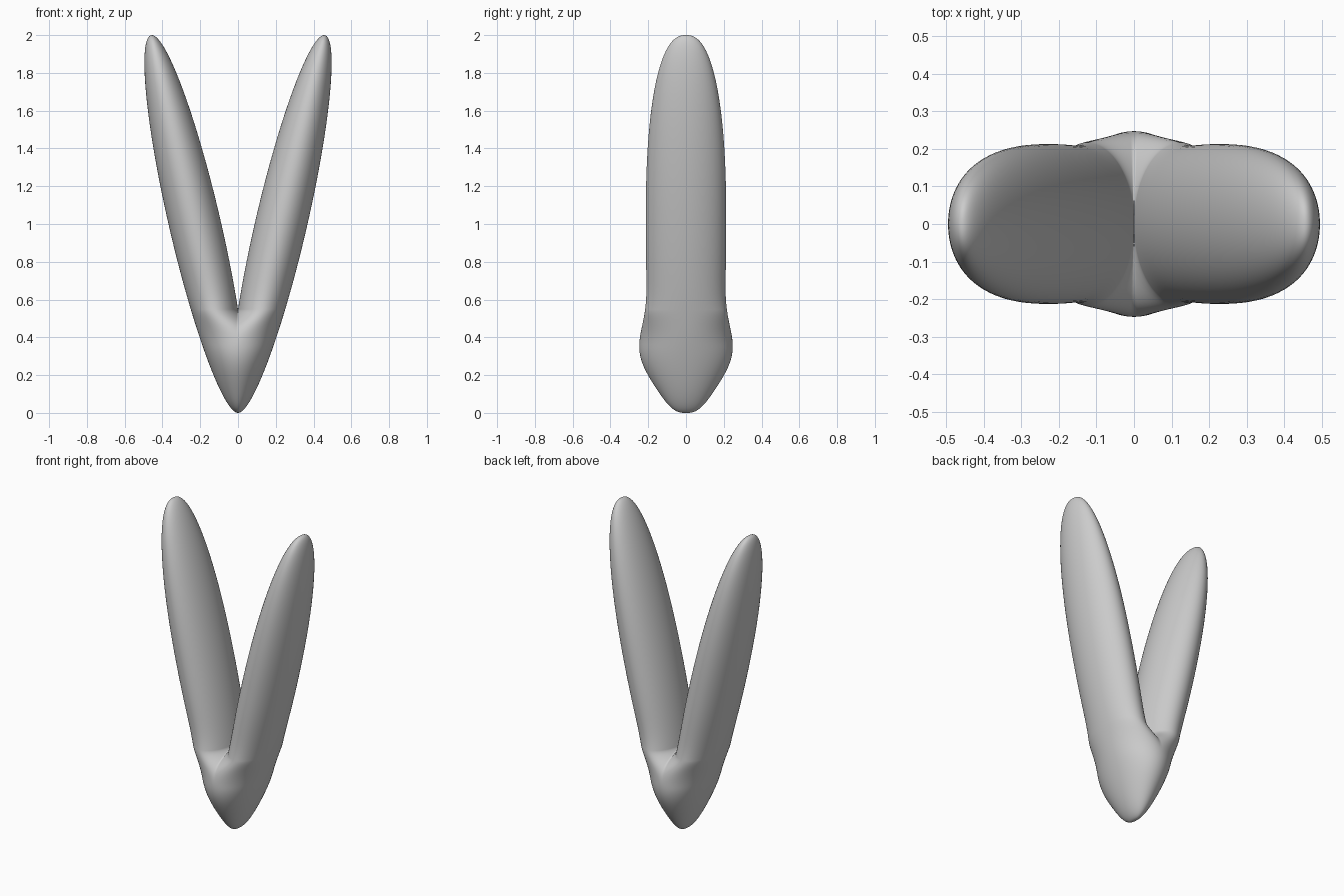
import bpy, bmesh, math

if "Cube" in bpy.data.objects:
    bpy.data.objects.remove(bpy.data.objects["Cube"])

SIDES, LOW, HIGH = 72, 48, 72
CROTCH = 0.548


# Outline of the right-hand lobe at height z: centre x, half width, half depth
def section(z):
    v = z - 1.0
    w = max(0.0, 1 - v * v)
    cx, a = 0.228 * (1 + v), 0.14 * math.sqrt(w)
    b = 0.213 * max(0.0, 1 - abs(v) ** 2.4) ** (1 / 2.4)
    if w > 1e-6:
        b += 0.073 * math.exp(-((z - 0.31) / 0.14) ** 2 / 2)
    # below the crotch the two lobes blend into one oval
    if z < CROTCH:
        outer = cx + a
        s = min(1.0, max(0.0, (z - 0.36) / (CROTCH - 0.36)))
        cx *= s * s * (3 - 2 * s)
        a = outer - cx
    return cx, a, b


# Heights, denser at the tips and at the crotch
heights = [CROTCH * (1 - math.cos(math.pi * i / LOW)) / 2 for i in range(LOW)]
heights += [CROTCH + (2 - CROTCH) * (1 - math.cos(math.pi * i / HIGH)) / 2
            for i in range(HIGH + 1)]

# Loft the right half; rings below the crotch stay open along x = 0
bm = bmesh.new()
rings = []
for z in heights:
    cx, a, b = section(z)
    end = math.acos(-cx / a) if (z < CROTCH and cx < a) else math.pi
    ring = []
    for j in range(SIDES + 1):
        t = end * (2 * j / SIDES - 1)
        x = max(0.0, cx + a * math.cos(t))
        ring.append(bm.verts.new((x, b * math.sin(t), z)))
    rings.append(ring)
for lo, hi in zip(rings, rings[1:]):
    for j in range(SIDES):
        bm.faces.new((lo[j], lo[j + 1], hi[j + 1], hi[j]))
bmesh.ops.remove_doubles(bm, verts=bm.verts, dist=1e-5)
for f in bm.faces:
    f.smooth = True

mesh = bpy.data.meshes.new("forked_body")
bm.to_mesh(mesh)
bm.free()
body = bpy.data.objects.new("forked_body", mesh)
bpy.context.collection.objects.link(body)

# Left half
mirror = body.modifiers.new("mirror", 'MIRROR')
mirror.use_axis = (True, False, False)
mirror.merge_threshold = 0.0002
